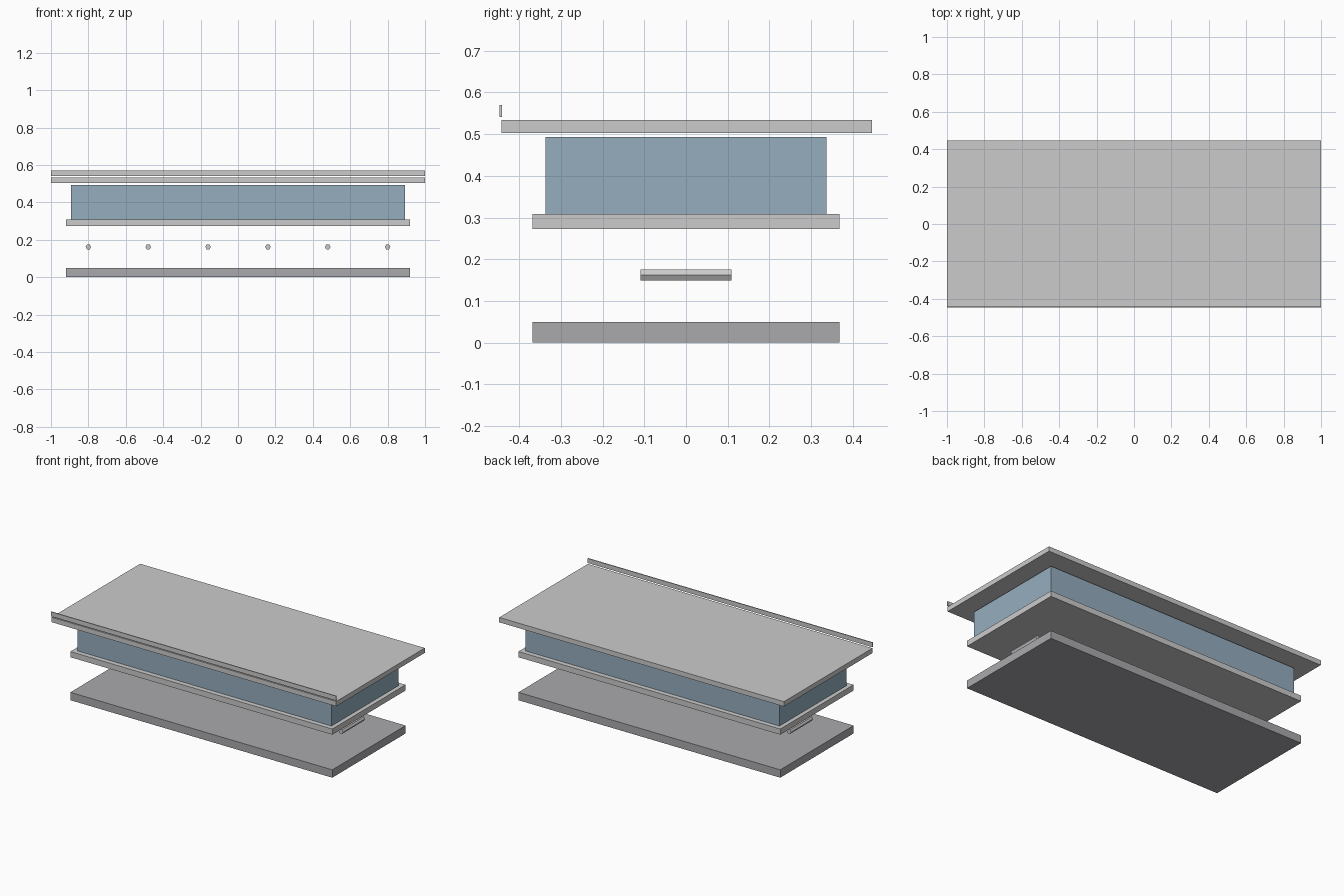
import bpy
import bmesh
from math import radians
from mathutils import Matrix

if "Cube" in bpy.data.objects:
    bpy.data.objects.remove(bpy.data.objects["Cube"])


def material(name, rgb):
    m = bpy.data.materials.new(name)
    m.diffuse_color = (*rgb, 1)
    m.use_nodes = True
    m.node_tree.nodes["Principled BSDF"].inputs["Base Color"].default_value = m.diffuse_color
    return m


def add_object(name, bm, mat=None):
    mesh = bpy.data.meshes.new(name)
    bm.to_mesh(mesh)
    bm.free()
    if mat:
        mesh.materials.append(mat)
    obj = bpy.data.objects.new(name, mesh)
    bpy.context.collection.objects.link(obj)
    return obj


def box(name, hx, y0, y1, z0, z1, mat=None):
    """Box centred on x, given by its limits in y and z."""
    bm = bmesh.new()
    place = Matrix.Translation((0, (y0 + y1) / 2, (z0 + z1) / 2))
    size = Matrix.Diagonal((2 * hx, y1 - y0, z1 - z0, 1))
    bmesh.ops.create_cube(bm, size=1, matrix=place @ size)
    return add_object(name, bm, mat)


blue = material("blue_paint", (0.30, 0.42, 0.52))
dark = material("dark_grey", (0.40, 0.40, 0.42))

# Plinth, lower shelf, blue cabinet and worktop, stacked with gaps
box("plinth", 0.92, -0.368, 0.368, 0, 0.05, dark)
box("lower_shelf", 0.92, -0.368, 0.368, 0.273, 0.309)
box("cabinet_body", 0.893, -0.337, 0.337, 0.309, 0.493, blue)
box("worktop", 1.0, -0.443, 0.446, 0.503, 0.534)

# Thin strip floating over the front edge
box("front_strip", 1.0, -0.447, -0.441, 0.541, 0.570)

# Row of six-sided rods running front to back
for i in range(6):
    bm = bmesh.new()
    turn = Matrix.Rotation(radians(90), 4, 'X')
    bmesh.ops.create_cone(
        bm, cap_ends=True, segments=6, radius1=0.015, radius2=0.015, depth=0.219,
        matrix=Matrix.Translation((-0.8 + 0.32 * i, 0, 0.162)) @ turn)
    # Put a corner of the hexagon at each side
    if max(v.co.x for v in bm.verts) - (-0.8 + 0.32 * i) < 0.0145:
        bmesh.ops.rotate(bm, verts=bm.verts, cent=(-0.8 + 0.32 * i, 0, 0.162),
                         matrix=Matrix.Rotation(radians(30), 3, 'Y'))
    add_object(f"rod_{i + 1}", bm)
